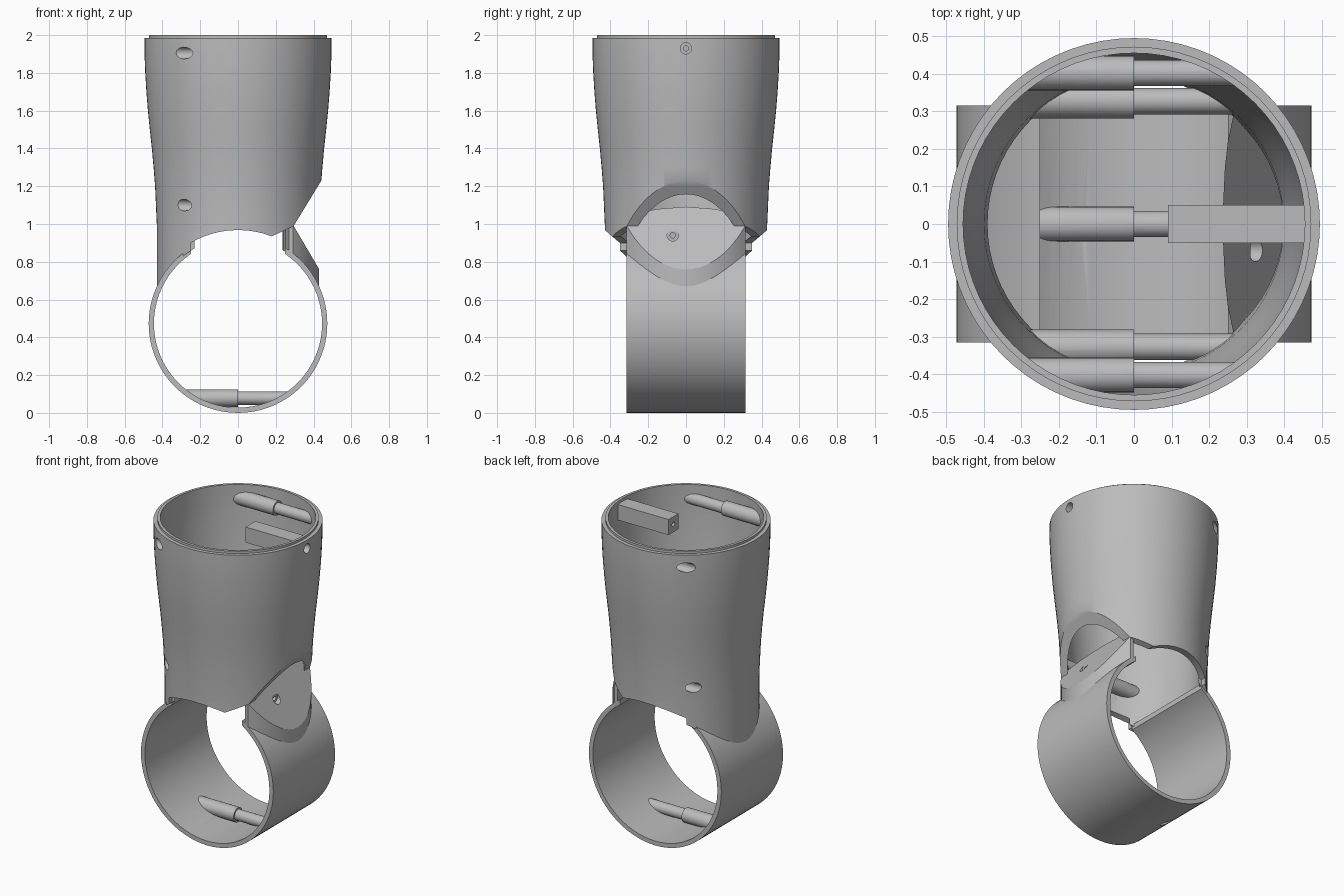
import bpy, bmesh, math
from mathutils import Vector

cube = bpy.data.objects.get("Cube")
if cube:
    bpy.data.objects.remove(cube, do_unlink=True)

grey = bpy.data.materials.new("plain_grey")
grey.use_nodes = True
grey.diffuse_color = (0.5, 0.5, 0.5, 1)
grey.node_tree.nodes["Principled BSDF"].inputs["Base Color"].default_value = (0.5, 0.5, 0.5, 1)

CUFF_Z, CUFF_R, CUFF_IN, HALF_W = 0.473, 0.473, 0.445, 0.315


def finish(name, bm):
    bmesh.ops.recalc_face_normals(bm, faces=bm.faces)
    mesh = bpy.data.meshes.new(name)
    bm.to_mesh(mesh)
    bm.free()
    obj = bpy.data.objects.new(name, mesh)
    bpy.context.collection.objects.link(obj)
    mesh.materials.append(grey)
    return obj


def rod(name, r, start, end, sides=32):
    """Cylinder between two points."""
    a, b = Vector(start), Vector(end)
    bm = bmesh.new()
    bmesh.ops.create_cone(bm, cap_ends=True, segments=sides, radius1=r, radius2=r, depth=(b - a).length)
    turn = (b - a).to_track_quat('Z', 'Y').to_matrix()
    bmesh.ops.rotate(bm, verts=bm.verts, matrix=turn)
    bmesh.ops.translate(bm, verts=bm.verts, vec=(a + b) / 2)
    return finish(name, bm)


def prism(name, points, low, high, axis):
    """Polygon extruded along y (points are x, z) or z (points are x, y)."""
    place = (lambda p, d: (p[0], d, p[1])) if axis == 'Y' else (lambda p, d: (p[0], p[1], d))
    bm = bmesh.new()
    face = bm.faces.new([bm.verts.new(place(p, low)) for p in points])
    moved = bmesh.ops.extrude_face_region(bm, geom=[face])["geom"]
    bmesh.ops.translate(bm, verts=[v for v in moved if isinstance(v, bmesh.types.BMVert)],
                        vec=place((0, 0), high - low))
    return finish(name, bm)


def box(name, x0, x1, y0, y1, z0, z1):
    return prism(name, [(x0, y0), (x1, y0), (x1, y1), (x0, y1)], z0, z1, 'Z')


def boolean(obj, cutter, operation='DIFFERENCE', keep=False):
    mod = obj.modifiers.new("shape", 'BOOLEAN')
    mod.object, mod.operation, mod.solver = cutter, operation, 'EXACT'
    bpy.context.view_layer.objects.active = obj
    bpy.ops.object.modifier_apply(modifier=mod.name)
    if not keep:
        bpy.data.objects.remove(cutter, do_unlink=True)


def cross_cylinder(r):
    return rod("cutter", r, (0, -1, CUFF_Z), (0, 1, CUFF_Z), 72)


# Flared upper tube with a stepped rim, revolved from its wall section
outer = [(0.43, 0.45), (0.43, 1.0), (0.439, 1.2), (0.447, 1.3), (0.456, 1.4), (0.467, 1.5),
         (0.477, 1.6), (0.485, 1.7), (0.491, 1.8), (0.495, 1.9), (0.495, 1.985)]
wall = outer + [(0.472, 1.985), (0.472, 2.0), (0.455, 2.0)]
wall += [(r - 0.04, z) for r, z in reversed(outer[:-1])]
bm = bmesh.new()
ring = [bm.verts.new((r, 0, z)) for r, z in wall]
edges = [bm.edges.new((ring[i - 1], ring[i])) for i in range(len(ring))]
bmesh.ops.spin(bm, geom=ring + edges, cent=(0, 0, 0), axis=(0, 0, 1), angle=math.tau, steps=72)
bmesh.ops.remove_doubles(bm, verts=bm.verts, dist=0.0001)
tube = finish("upper_tube", bm)

# Saddle cut: clear of the cuff in general, resting on it at the joined side
boolean(tube, cross_cylinder(0.46))
clearance = cross_cylinder(0.495)
side = box("cutter", -0.25, 1, -1, 1, -1, 1.5)
joined = box("cutter", -1, -0.2, -HALF_W, HALF_W, -1, 1.5)
boolean(side, joined)
boolean(clearance, side, 'INTERSECT')
boolean(tube, clearance)

# Angled notch in the +x side
boolean(tube, prism("cutter", [(0.7, 1.655), (0.295, 0.99), (0.18, 0.935), (0.18, 0.3), (0.7, 0.3)],
                    -0.6, 0.6, 'Y'))

# Open cuff across the bottom
cuff = rod("cuff_ring", CUFF_R, (0, -HALF_W, CUFF_Z), (0, HALF_W, CUFF_Z), 72)
boolean(cuff, cross_cylinder(CUFF_IN))
boolean(cuff, box("cutter", -0.25, 0.25, -1, 1, 0.6, 1.5))

# Sloping shoulder on the cuff below the notch
shoulder = prism("shoulder", [(0.235, 0), (0.242, -0.15), (0.25, -0.22), (0.27, -HALF_W), (0.6, -HALF_W),
                              (0.6, HALF_W), (0.27, HALF_W), (0.25, 0.22), (0.242, 0.15)], 0.5, 1.3, 'Z')
boolean(shoulder, rod("cutter", 0.43, (0, 0, 0), (0, 0, 2), 72), 'INTERSECT')
boolean(shoulder, prism("cutter", [(0.1, 1.321), (0.7, 0.301), (0.7, 1.6), (0.1, 1.6)], -0.6, 0.6, 'Y'))
boolean(shoulder, cross_cylinder(0.455))
boolean(shoulder, rod("cutter", 0.03, (0.31, -0.07, 0.94), (0.6, -0.07, 0.94)))
boolean(shoulder, rod("cutter", 0.014, (0.1, -0.07, 0.94), (0.6, -0.07, 0.94)))


def screw_sleeve(name, y, z, hull, shell):
    """Thick and thin sleeve halves clipped by the shell, with a blind stepped bore."""
    thick = rod(name + "_thick", 0.046, (-0.6, y, z), (0, y, z))
    thin = rod(name + "_thin", 0.035, (-0.01, y, z), (0.6, y, z))
    for part in (thick, thin):
        boolean(part, hull, 'INTERSECT', keep=True)
    bpy.data.objects.remove(hull, do_unlink=True)
    bore = rod("cutter", 0.031, (-0.7, y, z), (-0.1, y, z))
    boolean(shell, bore, keep=True)
    boolean(thick, bore)
    sleeves.extend([thick, thin])


# Screw sleeves front and back in the tube, and one in the cuff
sleeves = []
for label, y_sign in (("front", -1), ("back", 1)):
    for level, y, z, r in (("upper", 0.402, 1.905, 0.475), ("lower", 0.327, 1.1, 0.413)):
        hull = rod("cutter", r, (0, 0, 0), (0, 0, 2.2), 72)
        screw_sleeve(f"{label}_{level}_sleeve", y_sign * y, z, hull, tube)
screw_sleeve("cuff_sleeve", 0, 0.078, cross_cylinder(0.46), cuff)

# Square bar inside the rim, bored from the outside
bar = box("rim_bar", 0.09, 0.465, -0.05, 0.05, 1.88, 1.98)
for r, x in ((0.03, 0.42), (0.014, 0)):
    bore = rod("cutter", r, (x, 0, 1.93), (0.7, 0, 1.93))
    boolean(bar, bore, keep=True)
    boolean(tube, bore)

# Smooth curved walls, keeping cut edges sharp
bpy.ops.object.select_all(action='DESELECT')
for obj in [tube, cuff, shoulder, bar] + sleeves:
    obj.select_set(True)
bpy.context.view_layer.objects.active = tube
bpy.ops.object.shade_smooth_by_angle(angle=math.radians(30))
